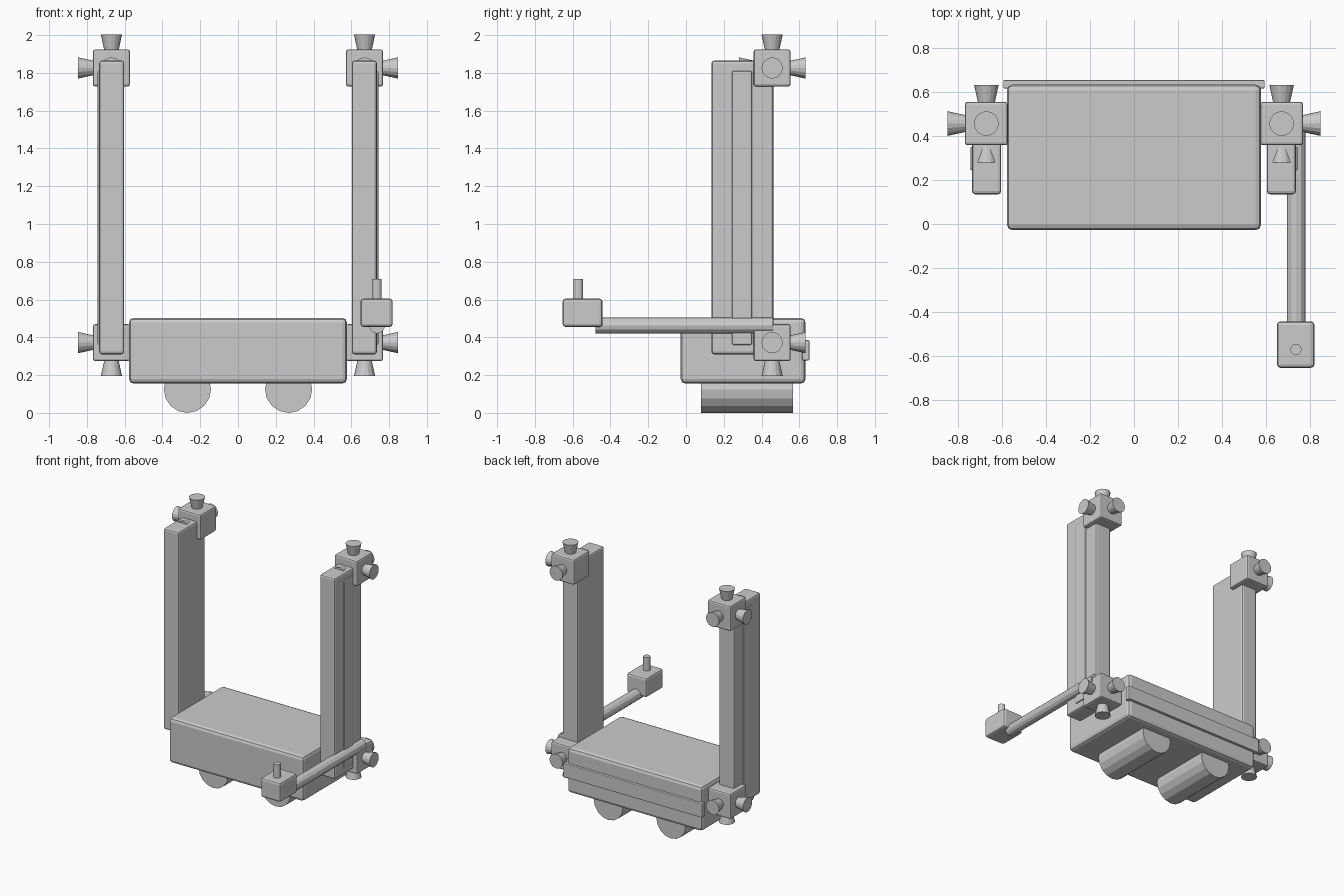
import bpy, bmesh
from mathutils import Vector

if "Cube" in bpy.data.objects:
    bpy.data.objects.remove(bpy.data.objects["Cube"])


def finish(name, bm):
    mesh = bpy.data.meshes.new(name)
    bm.to_mesh(mesh)
    bm.free()
    obj = bpy.data.objects.new(name, mesh)
    bpy.context.collection.objects.link(obj)
    return obj


def box(name, lo, hi, bevel=0.0):
    """Box between two corners, with rounded edges."""
    lo, hi = Vector(lo), Vector(hi)
    lo, hi = Vector(map(min, lo, hi)), Vector(map(max, lo, hi))
    bm = bmesh.new()
    bmesh.ops.create_cube(bm, size=1)
    bmesh.ops.scale(bm, vec=hi - lo, verts=bm.verts)
    bmesh.ops.translate(bm, vec=(lo + hi) / 2, verts=bm.verts)
    obj = finish(name, bm)
    if bevel:
        mod = obj.modifiers.new("bevel", 'BEVEL')
        mod.width = bevel
        mod.segments = 2
    return obj


def rod(name, start, end, r1, r2, sides=16):
    """Cylinder or cone from start (radius r1) to end (radius r2)."""
    start, end = Vector(start), Vector(end)
    axis = end - start
    bm = bmesh.new()
    bmesh.ops.create_cone(bm, cap_ends=True, segments=sides, radius1=r1,
                          radius2=r2, depth=axis.length)
    bmesh.ops.rotate(bm, verts=bm.verts,
                     matrix=Vector((0, 0, 1)).rotation_difference(axis).to_matrix())
    bmesh.ops.translate(bm, vec=(start + end) / 2, verts=bm.verts)
    return finish(name, bm)


# Main body with a raised strip along the back
box("body", (-0.577, -0.028, 0.155), (0.577, 0.633, 0.503), 0.025)
box("back_strip", (-0.593, 0.615, 0.278), (0.593, 0.653, 0.385), 0.005)

# Rollers under the body
for label, x in (("left", -0.268), ("right", 0.268)):
    rod(f"roller_{label}", (x, 0.08, 0.125), (x, 0.567, 0.125), 0.125, 0.125)

for label, s in (("left", -1), ("right", 1)):
    # Upright column with a slightly raised outer rail
    box(f"column_{label}", (s * 0.603, 0.135, 0.31), (s * 0.735, 0.463, 1.865), 0.014)
    box(f"column_rail_{label}", (s * 0.66, 0.243, 0.36), (s * 0.743, 0.35, 1.81), 0.008)

    # Corner cubes with flared knobs
    for level, z, up in (("lower", 0.372, -1), ("upper", 1.826, 1)):
        c = Vector((s * 0.67, 0.456, z))
        h = Vector((0.098, 0.098, 0.098))
        box(f"corner_cube_{level}_{label}", c - h, c + h, 0.012)
        knobs = (("outer", (s, 0, 0)), ("end", (0, 0, up)),
                 ("back", (0, 1, 0)), ("front", (0, -1, 0)))
        for side, d in knobs:
            d = Vector(d)
            rod(f"knob_{level}_{label}_{side}", c + d * 0.09, c + d * 0.176, 0.037, 0.056)

# Side arm with grip block and pin
rod("side_arm", (0.736, -0.48, 0.462), (0.736, 0.46, 0.462), 0.042, 0.042, 12)
box("arm_block", (0.649, -0.653, 0.455), (0.819, -0.442, 0.605), 0.016)
rod("arm_pin", (0.735, -0.57, 0.59), (0.735, -0.57, 0.708), 0.026, 0.026, 12)
